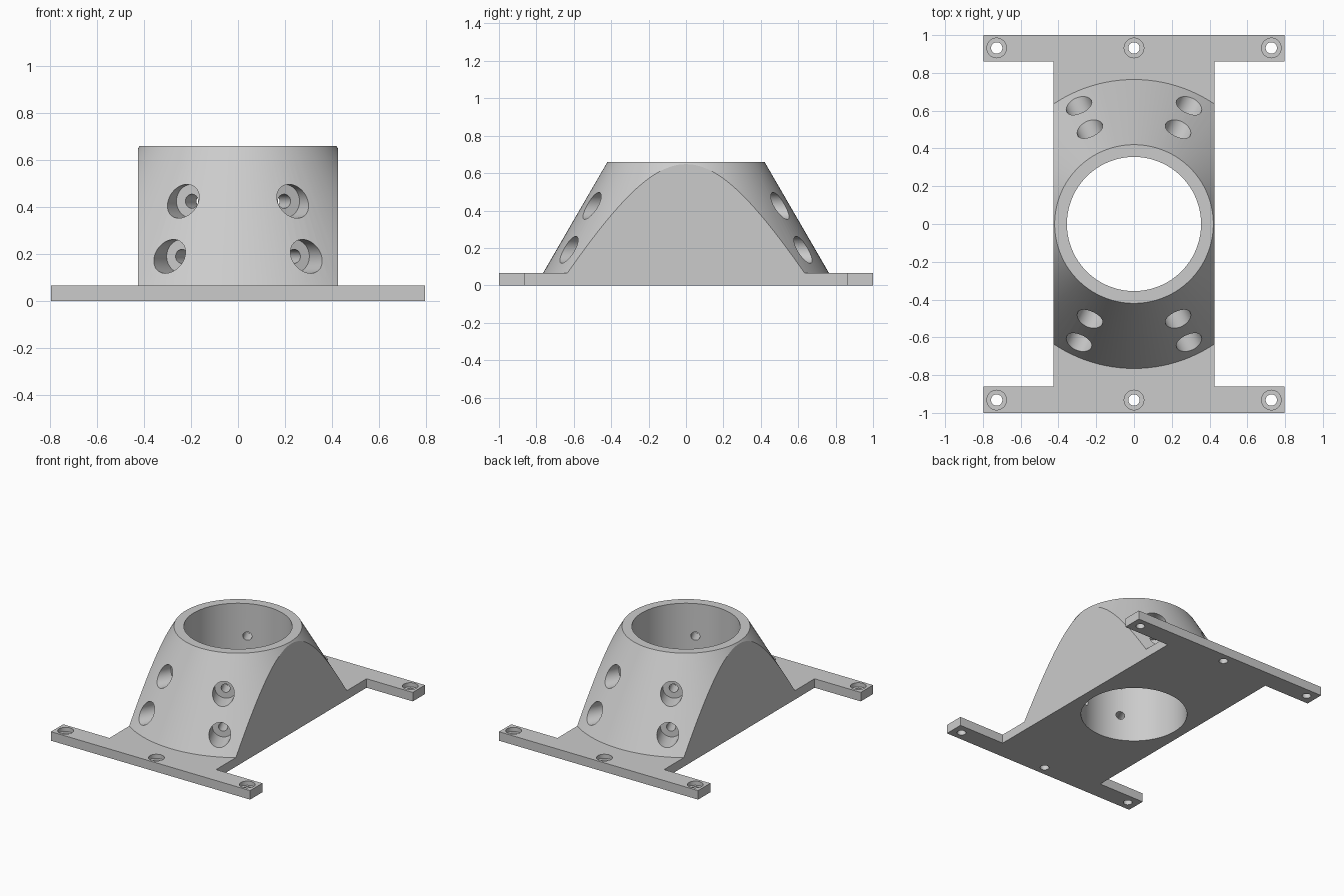
import bpy, bmesh, math
from mathutils import Matrix

cube = bpy.data.objects.get("Cube")
if cube:
    bpy.data.objects.remove(cube, do_unlink=True)

PLATE = 0.065    # plate thickness
TOP = 0.66       # height of the collar
HALF = 0.427     # half width of the body

grey = bpy.data.materials.new("plain grey")
grey.use_nodes = True
grey.diffuse_color = (0.6, 0.6, 0.6, 1)
grey.node_tree.nodes["Principled BSDF"].inputs["Base Color"].default_value = (0.6, 0.6, 0.6, 1)


def lathe(bm, profile, ring, steps, place=Matrix()):
    """Turn (radius, height) points about z; a ring closes on itself, else ends are capped."""
    rows = []
    for r, z in profile:
        angles = [math.tau * i / steps for i in range(steps)]
        rows.append([bm.verts.new(place @ Matrix.Rotation(a, 4, 'Z') @ Matrix.Translation((r, 0, z)).to_translation())
                     for a in angles])
    pairs = list(zip(rows, rows[1:]))
    if ring:
        pairs.append((rows[-1], rows[0]))
    else:
        bm.faces.new(rows[0])
        bm.faces.new(rows[-1])
    for a, b in pairs:
        for i in range(steps):
            j = (i + 1) % steps
            bm.faces.new((a[i], a[j], b[j], b[i]))


def finish(bm, name):
    bmesh.ops.recalc_face_normals(bm, faces=bm.faces[:])
    mesh = bpy.data.meshes.new(name)
    bm.to_mesh(mesh)
    bm.free()
    mesh.materials.append(grey)
    obj = bpy.data.objects.new(name, mesh)
    bpy.context.collection.objects.link(obj)
    return obj


def boolean(target, tool, operation):
    """Apply a boolean and remove the tool."""
    mod = target.modifiers.new(operation, 'BOOLEAN')
    mod.object, mod.operation, mod.solver = tool, operation, 'EXACT'
    bpy.context.view_layer.objects.active = target
    bpy.ops.object.modifier_apply(modifier=mod.name)
    bpy.data.objects.remove(tool, do_unlink=True)


# Conical collar with straight bore, standing on a wide slab
bm = bmesh.new()
lathe(bm, [(0.355, 0), (1.6, 0), (1.6, PLATE), (0.765, PLATE), (0.42, TOP), (0.355, TOP)], True, 128)
mount = finish(bm, "collar_mount")

# Outline of the plate with end flanges, trims collar and slab together
bm = bmesh.new()
quarter = [(HALF, 0.86), (0.797, 0.86), (0.797, 1)]
outline = quarter + [(-x, y) for x, y in reversed(quarter)]
outline += [(-x, -y) for x, y in outline]
base = bm.faces.new([bm.verts.new((x, y, -0.2)) for x, y in outline])
top = bmesh.ops.extrude_face_region(bm, geom=[base])["geom"]
bmesh.ops.translate(bm, vec=(0, 0, 1.2), verts=[v for v in top if isinstance(v, bmesh.types.BMVert)])
boolean(mount, finish(bm, "outline_cutter"), 'INTERSECT')

# Counterbored holes: six in the flanges, eight radial ones in the collar
bm = bmesh.new()
for x in (-0.727, 0, 0.727):
    for y in (-0.932, 0.932):
        lathe(bm, [(0.03, -0.1), (0.03, 0.035), (0.052, 0.035), (0.052, 0.2)], False, 40,
              Matrix.Translation((x, y, 0)))
for height, floor in ((0.425, 0.466), (0.19, 0.565)):
    for degrees in (65, 115, 245, 295):
        place = (Matrix.Translation((0, 0, height)) @ Matrix.Rotation(math.radians(degrees), 4, 'Z')
                 @ Matrix.Rotation(math.pi / 2, 4, 'Y'))
        lathe(bm, [(0.03, 0.25), (0.03, floor), (0.072, floor), (0.072, 0.95)], False, 48, place)
boolean(mount, finish(bm, "hole_cutter"), 'DIFFERENCE')

# Smooth round walls, crisp edges
bpy.ops.object.select_all(action='DESELECT')
mount.select_set(True)
bpy.context.view_layer.objects.active = mount
bpy.ops.object.shade_smooth_by_angle(angle=math.radians(25))
